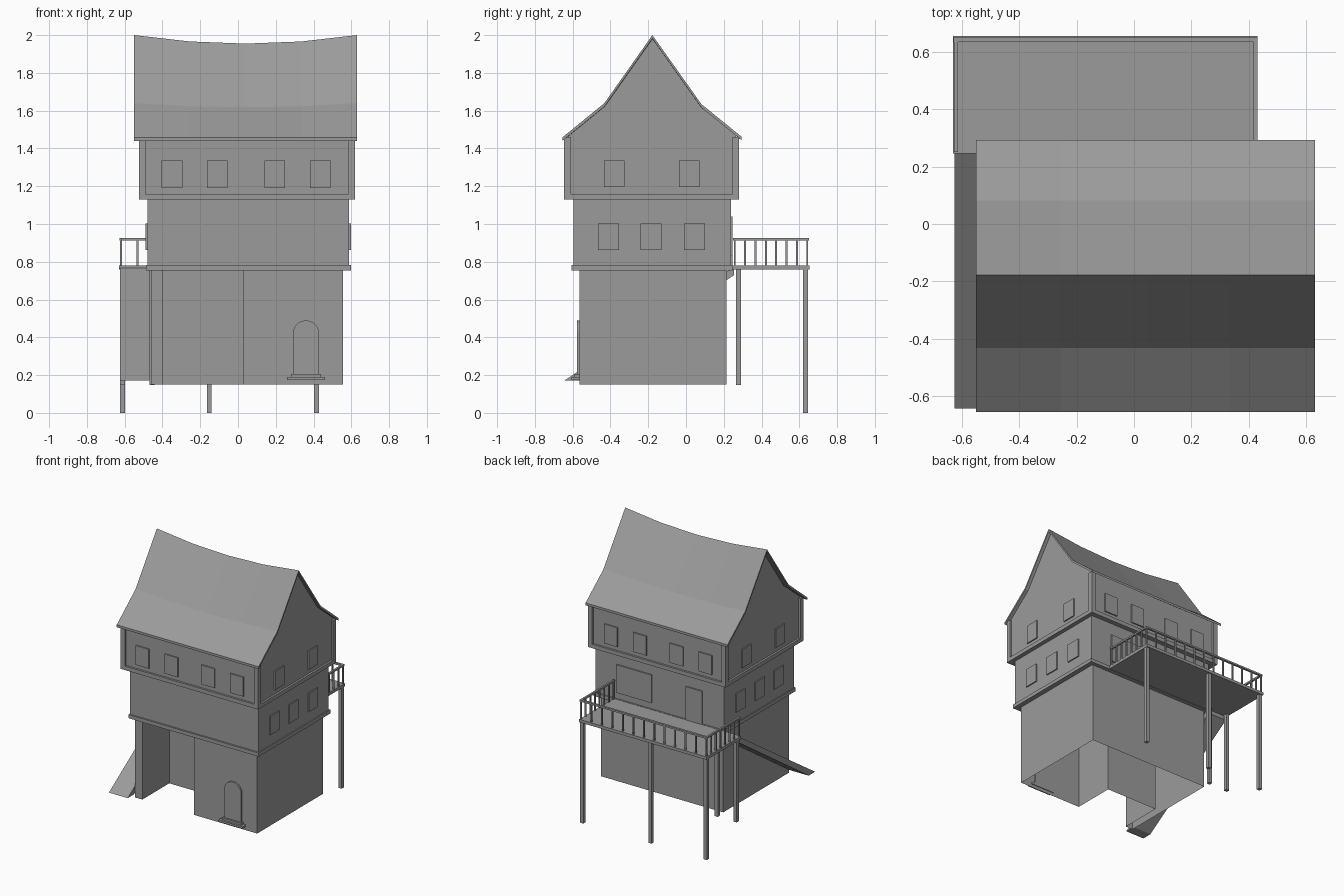
import bpy, bmesh, math
from mathutils import Vector

if "Cube" in bpy.data.objects:
    bpy.data.objects.remove(bpy.data.objects["Cube"])

GREY = bpy.data.materials.new("plain_grey")
GREY.use_nodes = True
GREY.diffuse_color = (0.33, 0.33, 0.33, 1)
GREY.node_tree.nodes["Principled BSDF"].inputs["Base Color"].default_value = (0.33, 0.33, 0.33, 1)


def finish(name, bm, fix=True):
    if fix:
        bmesh.ops.recalc_face_normals(bm, faces=bm.faces)
    mesh = bpy.data.meshes.new(name)
    bm.to_mesh(mesh)
    bm.free()
    mesh.materials.append(GREY)
    obj = bpy.data.objects.new(name, mesh)
    bpy.context.scene.collection.objects.link(obj)
    return obj


def box(name, x0, x1, y0, y1, z0, z1):
    bm = bmesh.new()
    bmesh.ops.create_cube(bm, size=1)
    for v in bm.verts:
        v.co = ((x0 + x1) / 2 + v.co.x * (x1 - x0),
                (y0 + y1) / 2 + v.co.y * (y1 - y0),
                (z0 + z1) / 2 + v.co.z * (z1 - z0))
    return finish(name, bm)


def loft(name, sections):
    """Skin a closed solid through matching cross-sections."""
    bm = bmesh.new()
    rings = [[bm.verts.new(p) for p in s] for s in sections]
    n = len(rings[0])
    for a, b in zip(rings, rings[1:]):
        for i in range(n):
            j = (i + 1) % n
            bm.faces.new((a[i], a[j], b[j], b[i]))
    bm.faces.new(rings[0])
    bm.faces.new(rings[-1])
    return finish(name, bm)


def frame(name, x0, x1, y0, y1, z0, z1, w):
    """Four beams around a rectangle."""
    box(name + "_front", x0, x1, y0, y0 + w, z0, z1)
    box(name + "_back", x0, x1, y1 - w, y1, z0, z1)
    box(name + "_side_a", x0, x0 + w, y0 + w, y1 - w, z0, z1)
    box(name + "_side_b", x1 - w, x1, y0 + w, y1 - w, z0, z1)


# Ground storey: open-bottomed wall shell with a deep porch recess
plan = [(0.555, -0.565), (0.555, 0.215), (-0.46, 0.215), (-0.46, -0.565),
        (-0.40, -0.565), (-0.40, -0.245), (0.03, -0.245), (0.03, -0.565)]
bm = bmesh.new()
low = [bm.verts.new((x, y, 0.15)) for x, y in plan]
high = [bm.verts.new((x, y, 0.765)) for x, y in plan]
for i in range(len(plan)):
    j = (i + 1) % len(plan)
    bm.faces.new((low[i], low[j], high[j], high[i]))
finish("ground_storey_walls", bm, fix=False)

# Arched front door and its two steps
arch = [(0.29, 0.2), (0.43, 0.2)]
arch += [(0.36 + 0.07 * math.cos(a), 0.42 + 0.07 * math.sin(a))
         for a in [math.pi * k / 10 for k in range(11)]]
loft("front_door", [[(x, y, z) for x, z in arch] for y in (-0.577, -0.56)])
box("door_step_low", 0.26, 0.46, -0.605, -0.56, 0.175, 0.19)
box("door_step_high", 0.28, 0.44, -0.59, -0.56, 0.19, 0.205)

# Middle storey with a beam ring at its foot
box("middle_storey", -0.48, 0.588, -0.595, 0.237, 0.76, 1.14)
frame("middle_beam", -0.487, 0.597, -0.607, 0.246, 0.755, 0.782, 0.03)

# Sagging roof: cross-section depends on x
XS = [-0.55, -0.255, 0.04, 0.335, 0.63]


def roof_line(x, drop=0.0):
    q = ((x - 0.04) / 0.59) ** 2
    return [(x, -0.655, 1.458 - drop), (x, -0.432, 1.618 + 0.022 * q - drop),
            (x, -0.178, 1.955 + 0.045 * q - drop),
            (x, 0.082, 1.618 + 0.016 * q - drop), (x, 0.293, 1.463 - drop)]


loft("roof", [roof_line(x) + roof_line(x, 0.018)[::-1] for x in XS])


# Upper storey and gables follow the underside of the roof
def upper_section(x):
    inner = roof_line(x, 0.014)[1:4]
    return ([(x, -0.63, 1.135), (x, -0.63, 1.462)] + inner
            + [(x, 0.265, 1.468), (x, 0.265, 1.135)])


loft("upper_storey", [upper_section(x) for x in [-0.51] + XS[1:4] + [0.605]])
frame("upper_beam", -0.525, 0.62, -0.645, 0.28, 1.13, 1.16, 0.035)
for x in (-0.525, 0.585):
    for y in (-0.645, 0.245):
        box("corner_post", x, x + 0.035, y, y + 0.035, 1.16, 1.46)

# Windows
T = 0.009
for x in (-0.35, -0.11, 0.195, 0.435):
    for y in (-0.63, 0.265):
        box("upper_window", x - 0.055, x + 0.055, y - T, y + T, 1.19, 1.335)
for x in (-0.51, 0.605):
    for y in (-0.38, 0.018):
        box("gable_window", x - T, x + T, y - 0.054, y + 0.054, 1.195, 1.335)
for x in (-0.48, 0.588):
    for y in (-0.41, -0.185, 0.045):
        box("middle_window", x - T, x + T, y - 0.055, y + 0.055, 0.863, 1.003)
box("back_wide_window", 0.115, 0.41, 0.23, 0.247, 0.83, 1.04)
box("balcony_door", -0.305, -0.17, 0.23, 0.247, 0.78, 1.03)

# Balcony deck and supports
box("balcony_deck", -0.63, 0.43, 0.245, 0.655, 0.758, 0.78)
for x in (-0.612, -0.152, 0.415):
    box("outer_support", x - 0.013, x + 0.013, 0.62, 0.646, 0, 0.76)
for x in (-0.612, -0.455):
    box("inner_support", x - 0.013, x + 0.013, 0.265, 0.291, 0.147, 0.76)

# Balcony railing
R = 0.005
X0, X1, YB, Y0 = -0.62, 0.423, 0.642, 0.25
box("back_rail", X0 - 0.008, X1 + 0.007, YB - 0.008, YB + 0.008, 0.912, 0.925)
for x in (X0, X1):
    box("side_rail", x - 0.007, x + 0.007, Y0, YB, 0.912, 0.925)
    for k in range(7):
        y = Y0 + 0.008 + (YB - Y0 - 0.008) * k / 7
        box("side_baluster", x - R, x + R, y - R, y + R, 0.78, 0.915)
for k in range(13):
    x = X0 + (X1 - X0) * k / 12
    box("back_baluster", x - R, x + R, YB - R, YB + R, 0.78, 0.915)

# Ramp from the balcony down along the side
ramp = [(-0.642, 0.172), (0.255, 0.775), (0.255, 0.73), (-0.565, 0.172)]
loft("ramp", [[(x, y, z) for y, z in ramp] for x in (-0.624, -0.468)])
